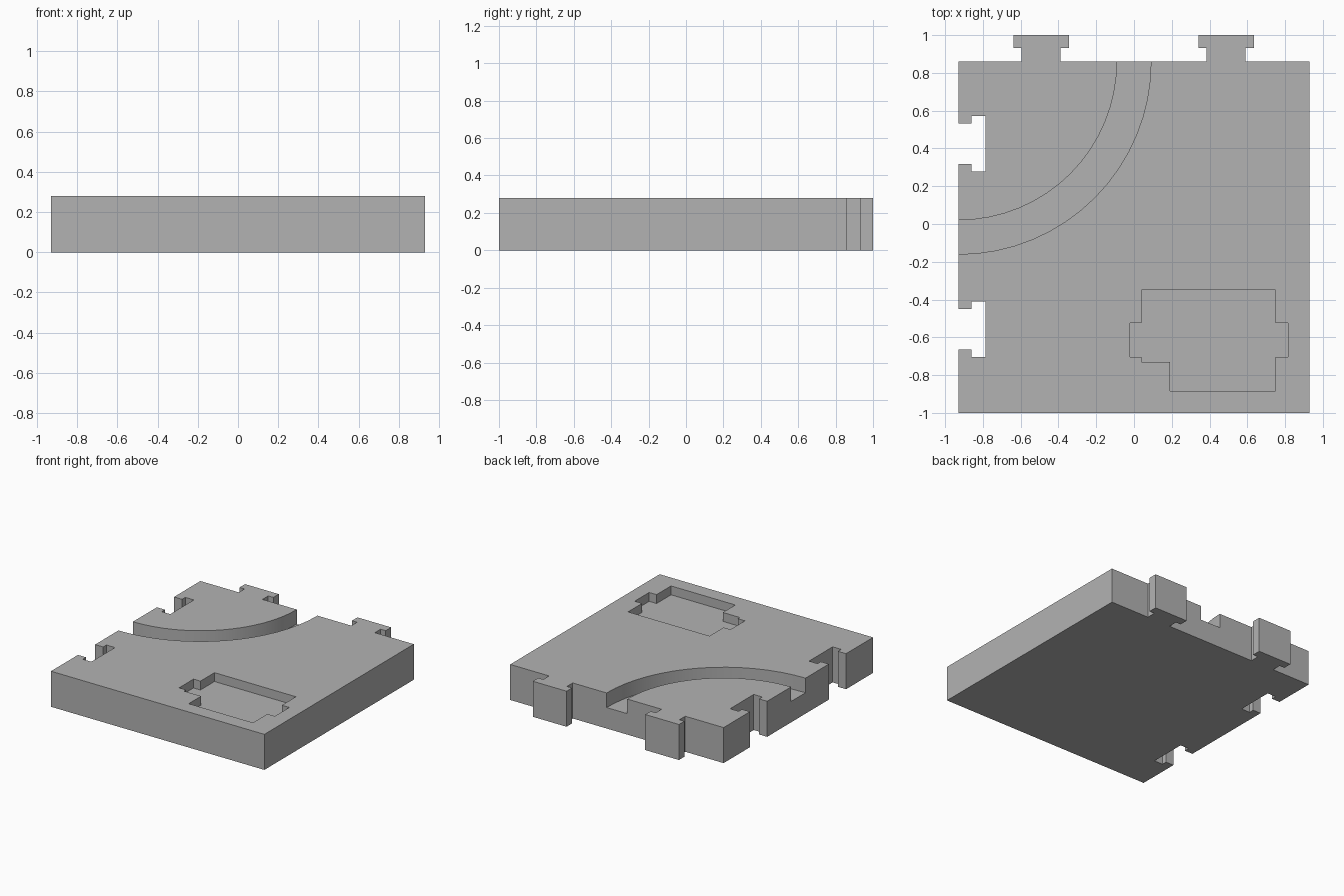
import bpy, bmesh
from math import cos, sin, pi

if "Cube" in bpy.data.objects:
    bpy.data.objects.remove(bpy.data.objects["Cube"], do_unlink=True)

W, BACK, FRONT, H = 0.93, 0.86, -1.0, 0.28
GROOVE_FLOOR, POCKET_FLOOR = 0.165, 0.21

grey = bpy.data.materials.new("plain grey")
grey.use_nodes = True
colour = (0.45, 0.45, 0.45, 1)
grey.diffuse_color = colour
grey.node_tree.nodes["Principled BSDF"].inputs["Base Color"].default_value = colour


def prism(name, outline, z0, z1):
    """Extrude a flat outline upward from z0 to z1."""
    bm = bmesh.new()
    face = bm.faces.new([bm.verts.new((x, y, z0)) for x, y in outline])
    top = bmesh.ops.extrude_face_region(bm, geom=[face])["geom"]
    bmesh.ops.translate(bm, vec=(0, 0, z1 - z0),
                        verts=[v for v in top if isinstance(v, bmesh.types.BMVert)])
    bmesh.ops.recalc_face_normals(bm, faces=bm.faces)
    mesh = bpy.data.meshes.new(name)
    bm.to_mesh(mesh)
    bm.free()
    mesh.materials.append(grey)
    ob = bpy.data.objects.new(name, mesh)
    bpy.context.collection.objects.link(ob)
    return ob


def t_profile(centre, edge, neck, head, step, end):
    """T-shaped connector as (along, across) points, in rising order along."""
    return [(centre - neck, edge), (centre - neck, step), (centre - head, step),
            (centre - head, end), (centre + head, end), (centre + head, step),
            (centre + neck, step), (centre + neck, edge)]


# Tile outline: T-shaped sockets on the right side, matching tabs on the back
outline = [(W, FRONT), (-W, FRONT)]
for y in (-0.557, 0.425):
    outline += [(x, a) for a, x in t_profile(y, -W, 0.107, 0.147, -0.86, -0.785)]
outline.append((-W, BACK))
for x in (-0.492, 0.488):
    outline += t_profile(x, BACK, 0.103, 0.147, 0.932, 1.0)
outline.append((W, BACK))
tile = prism("track_tile", outline, 0, H)

# Curved channel around the back right corner, run slightly past both edges
STEPS = 16


def arc(radius):
    pts = [(-W + radius * sin(pi / 2 * i / STEPS), BACK - radius * cos(pi / 2 * i / STEPS))
           for i in range(STEPS + 1)]
    return [(-W - 0.1, BACK - radius)] + pts + [(-W + radius, BACK + 0.1)]


channel = prism("channel_cutter", arc(1.02) + arc(0.84)[::-1], GROOVE_FLOOR, H + 0.1)

# Shallow recess with side ears and one stepped corner
pocket = prism("recess_cutter", [
    (0.04, -0.35), (0.75, -0.35), (0.75, -0.525), (0.815, -0.525), (0.815, -0.705),
    (0.75, -0.705), (0.75, -0.885), (0.19, -0.885), (0.19, -0.73), (0.04, -0.73),
    (0.04, -0.705), (-0.02, -0.705), (-0.02, -0.525), (0.04, -0.525)],
    POCKET_FLOOR, H + 0.1)

bpy.context.view_layer.objects.active = tile
for cutter in (channel, pocket):
    cut = tile.modifiers.new(cutter.name, "BOOLEAN")
    cut.operation, cut.solver, cut.object = "DIFFERENCE", "EXACT", cutter
    bpy.ops.object.modifier_apply(modifier=cut.name)
    bpy.data.objects.remove(cutter, do_unlink=True)

# Smooth channel walls, crisp edges elsewhere
bpy.ops.object.select_all(action="DESELECT")
tile.select_set(True)
bpy.ops.object.shade_smooth_by_angle(angle=pi / 6)
